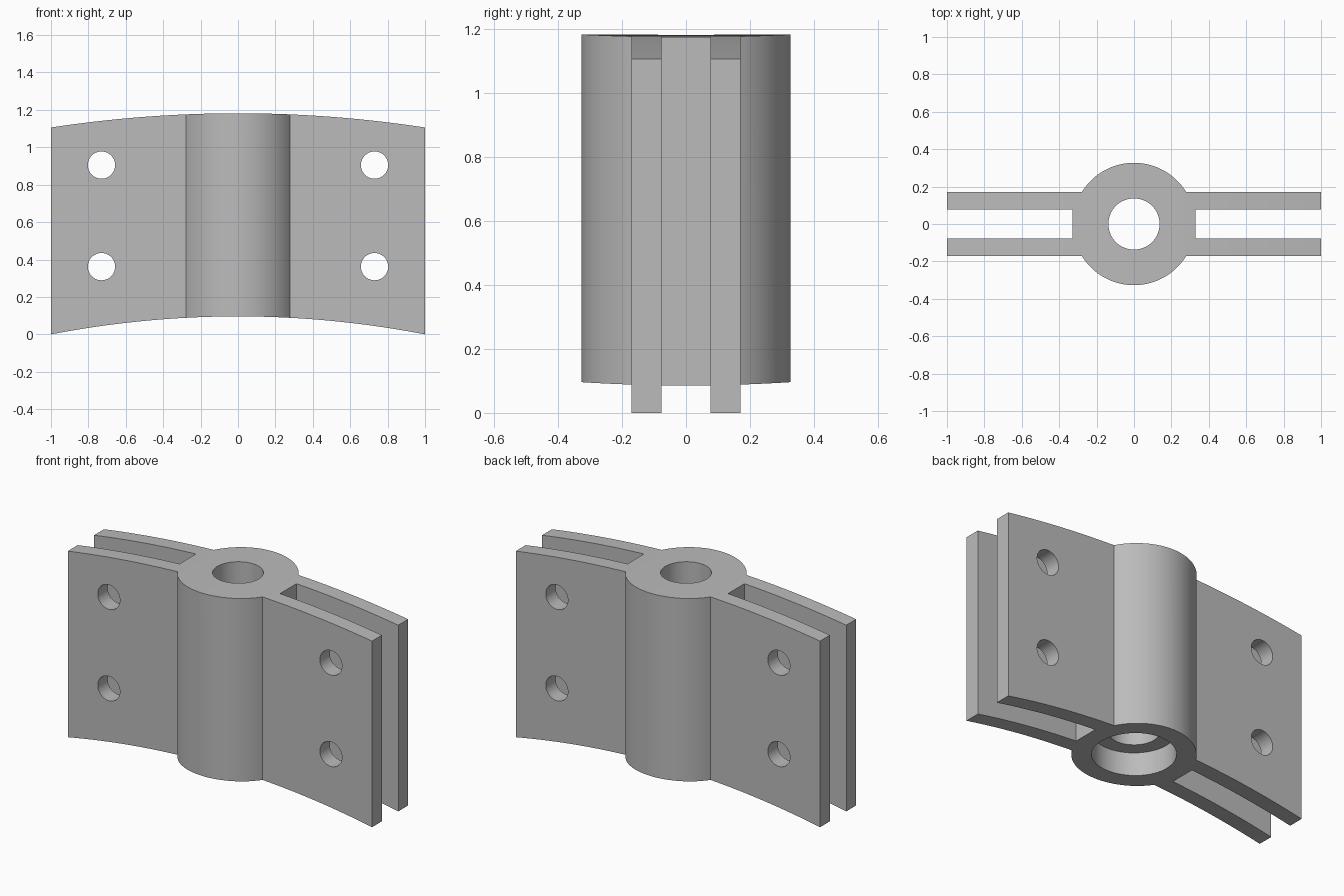
import bpy, bmesh
from math import sin, cos, asin, pi, radians
from mathutils import Matrix, Vector

cube = bpy.data.objects.get("Cube")
if cube:
    bpy.data.objects.remove(cube, do_unlink=True)

HUB_R = 0.327
PLATE_OUT, PLATE_IN = 0.17, 0.077
SLOT_X = 0.33

steel = bpy.data.materials.new("plain_grey")
GREY = (0.5, 0.5, 0.5, 1)
steel.use_nodes = True
steel.diffuse_color = GREY
steel.node_tree.nodes["Principled BSDF"].inputs["Base Color"].default_value = GREY


def add_object(name, bm):
    bmesh.ops.recalc_face_normals(bm, faces=bm.faces)
    mesh = bpy.data.meshes.new(name)
    bm.to_mesh(mesh)
    bm.free()
    mesh.materials.append(steel)
    obj = bpy.data.objects.new(name, mesh)
    bpy.context.collection.objects.link(obj)
    return obj


def prism(name, points, direction):
    """Extrude a closed outline along a direction."""
    bm = bmesh.new()
    face = bm.faces.new([bm.verts.new(p) for p in points])
    new = bmesh.ops.extrude_face_region(bm, geom=[face])["geom"]
    verts = [g for g in new if isinstance(g, bmesh.types.BMVert)]
    bmesh.ops.translate(bm, verts=verts, vec=Vector(direction))
    return add_object(name, bm)


def cylinder(name, radius, depth, matrix, sides):
    bm = bmesh.new()
    bmesh.ops.create_cone(bm, cap_ends=True, segments=sides, radius1=radius,
                          radius2=radius, depth=depth, matrix=matrix)
    return add_object(name, bm)


def cut(target, tool, operation="DIFFERENCE"):
    tool.hide_render = True
    mod = target.modifiers.new(tool.name, "BOOLEAN")
    mod.operation, mod.solver, mod.object = operation, "EXACT", tool
    bpy.context.view_layer.objects.active = target
    bpy.ops.object.modifier_apply(modifier=mod.name)
    bpy.data.objects.remove(tool, do_unlink=True)


# Plan outline: round hub with a pair of parallel plates on each side
start = asin(PLATE_OUT / HUB_R)
N = 48
arc = [(HUB_R * cos(a), HUB_R * sin(a))
       for a in (start + (pi - 2 * start) * i / N for i in range(N + 1))]
ends = [(SLOT_X, PLATE_IN), (1, PLATE_IN), (1, PLATE_OUT)]
half = ends + arc + [(-x, y) for x, y in reversed(ends)]
plan = half + [(-x, -y) for x, y in half]
bracket = prism("clamp_bracket", [(x, y, -0.5) for x, y in plan], (0, 0, 2.5))

# Arched side profile trims the top and bottom
xs = [-1.05 + 2.1 * i / 42 for i in range(43)]
top = [(x, -1, 1.182 - 0.076 * x * x) for x in xs]
bottom = [(x, -1, 0.096 * (1 - x * x)) for x in reversed(xs)]
cut(bracket, prism("arch_profile", top + bottom, (0, 2, 0)), "INTERSECT")

# Through bore and wider recess underneath
cut(bracket, cylinder("bore", 0.137, 4, Matrix.Identity(4), 64))
cut(bracket, cylinder("recess", 0.222, 1, Matrix.Translation((0, 0, -0.27)), 64))

# Bolt holes through both plates
for x in (-0.73, 0.73):
    for z in (0.362, 0.905):
        place = Matrix.Translation((x, 0, z)) @ Matrix.Rotation(pi / 2, 4, "X")
        cut(bracket, cylinder("bolt_hole", 0.073, 2, place, 40))

bpy.ops.object.select_all(action="DESELECT")
bracket.select_set(True)
bpy.context.view_layer.objects.active = bracket
bpy.ops.object.shade_smooth_by_angle(angle=radians(25))
